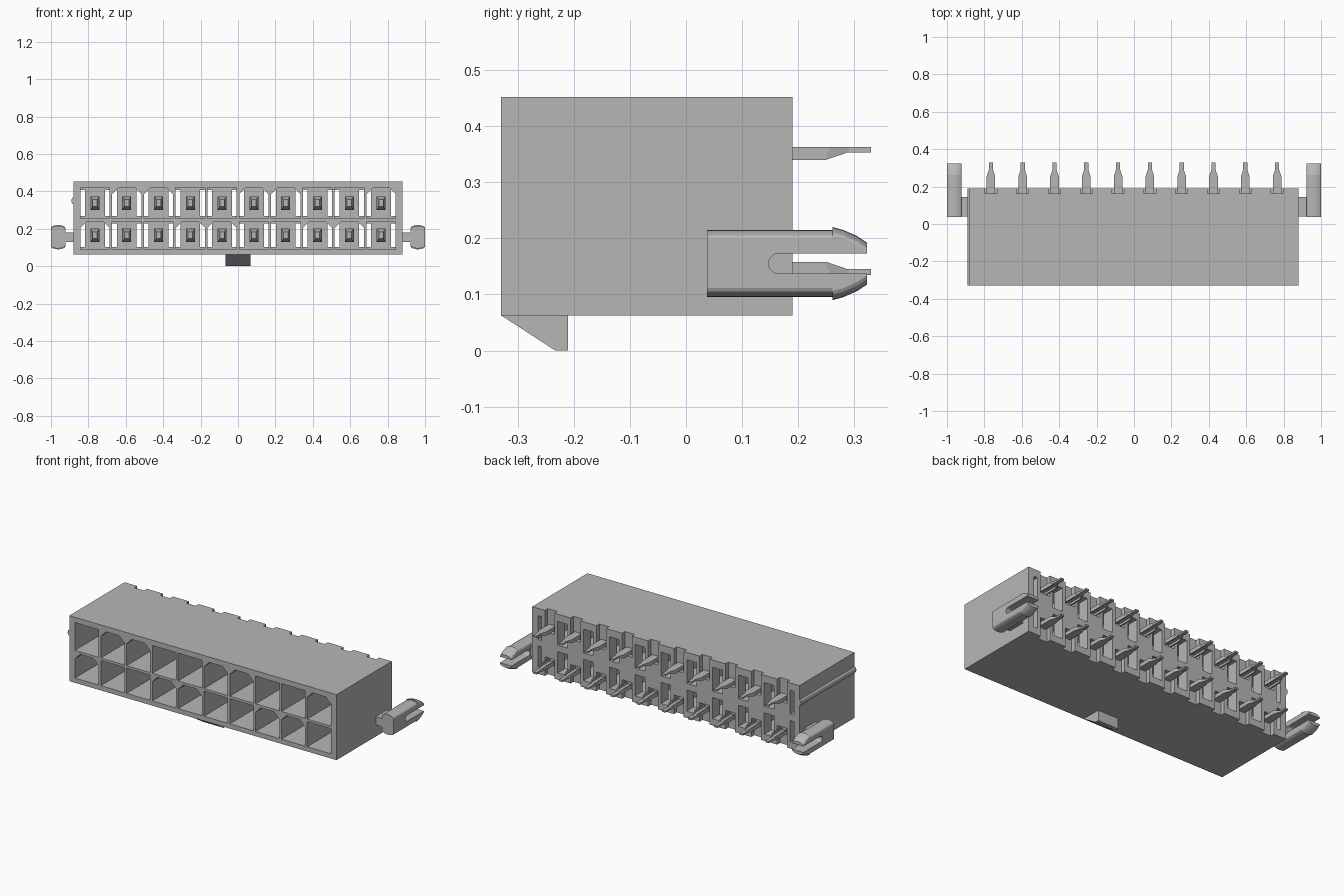
import bpy, bmesh, math

cube = bpy.data.objects.get("Cube")
if cube:
    bpy.data.objects.remove(cube, do_unlink=True)

grey = bpy.data.materials.new("plain grey")
grey.use_nodes = True
GREY = (0.47, 0.47, 0.47, 1)
grey.diffuse_color = GREY
grey.node_tree.nodes["Principled BSDF"].inputs["Base Color"].default_value = GREY


def loft(bm, rings):
    """Skin matching rings of points and cap both ends."""
    vs = [[bm.verts.new(p) for p in ring] for ring in rings]
    n = len(vs[0])
    for a, b in zip(vs, vs[1:]):
        for i in range(n):
            j = (i + 1) % n
            bm.faces.new((a[i], a[j], b[j], b[i]))
    bm.faces.new(vs[0][::-1])
    bm.faces.new(vs[-1])


def along_y(bm, outline, y0, y1):
    loft(bm, [[(x, y, z) for x, z in outline] for y in (y0, y1)])


def rect(x0, x1, z0, z1):
    return [(x0, z0), (x1, z0), (x1, z1), (x0, z1)]


def box(bm, x0, x1, y0, y1, z0, z1):
    along_y(bm, rect(x0, x1, z0, z1), y0, y1)


def finish(name, bm):
    bmesh.ops.recalc_face_normals(bm, faces=bm.faces)
    mesh = bpy.data.meshes.new(name)
    bm.to_mesh(mesh)
    bm.free()
    mesh.materials.append(grey)
    ob = bpy.data.objects.new(name, mesh)
    bpy.context.collection.objects.link(ob)
    return ob


def cut(target, cutter_bm):
    cutter = finish("cutter", cutter_bm)
    cutter.hide_render = True
    mod = target.modifiers.new("cut", "BOOLEAN")
    mod.operation = "DIFFERENCE"
    mod.solver = "EXACT"
    mod.object = cutter
    bpy.context.view_layer.objects.active = target
    bpy.ops.object.modifier_apply(modifier=mod.name)
    bpy.data.objects.remove(cutter, do_unlink=True)


PITCH = 0.17
COLUMNS = [(i - 4.5) * PITCH for i in range(10)]
ROWS = [(0.09, 0.24), (0.255, 0.42)]          # lower and upper cell heights
BACK = 0.19
PANEL = 0.12                                  # inner face of the rear wall

# Housing block
bm = bmesh.new()
box(bm, -0.88, 0.88, -0.33, BACK, 0.062, 0.452)
housing = finish("housing", bm)

# Front cells, some keyed with bevelled upper corners
bm = bmesh.new()
for row, (z0, z1) in enumerate(ROWS):
    for i, x in enumerate(COLUMNS):
        h = 0.078
        keyed = (i % 4 in (1, 2)) == bool(row)
        c = 0.035 if keyed else 0
        outline = rect(x - h, x + h, z0, z1)
        if c:
            outline[2:] = [(x + h, z1 - c), (x + h - c, z1),
                           (x - h + c, z1), (x - h, z1 - c)]
        along_y(bm, outline, -0.4, PANEL)
cut(housing, bm)

# Open slots through the rear wall between the pin posts
bm = bmesh.new()
for z0, z1 in ROWS:
    for i in range(11):
        x = (i - 5) * PITCH
        left = x + 0.007 if i == 0 else x - 0.032
        right = x - 0.007 if i == 10 else x + 0.032
        box(bm, left, right, PANEL - 0.02, 0.3, z0 + 0.012, z1 - 0.012)
cut(housing, bm)

# Notches in the rear edges, one behind every pin
bm = bmesh.new()
for x in COLUMNS:
    box(bm, x - 0.032, x + 0.032, 0.163, 0.3, 0.03, 0.175)
    box(bm, x - 0.032, x + 0.032, 0.163, 0.3, 0.325, 0.5)
cut(housing, bm)

# Contact pins: tapered blade in the cell, channel-shaped tail behind
bm = bmesh.new()
for row, (z0, z1) in enumerate(ROWS):
    mid = (z0 + z1) / 2
    web = 0.363 if row else 0.135             # outer face of the tail
    s = -1 if row else 1                      # direction of its flanges
    for x in COLUMNS:
        loft(bm, [[(x + a * w, y, mid + b * h) for a, b in rect(-1, 1, -1, 1)]
                  for y, w, h in [(-0.2, 0.012, 0.018), (-0.15, 0.024, 0.036),
                                  (0.14, 0.024, 0.036)]])
        loft(bm, [[(x - w, y, web), (x + w, y, web),
                   (x + w, y, web + s * 0.01), (x - w, y, web + s * 0.01)]
                  for y, w in [(0.13, 0.023), (0.255, 0.023),
                               (0.29, 0.011), (0.33, 0.011)]])
        for side in (-1, 1):
            loft(bm, [[(x + side * w, y, web), (x + side * (w - 0.007), y, web),
                       (x + side * (w - 0.007), y, web + s * d),
                       (x + side * w, y, web + s * d)]
                      for y, w, d in [(0.13, 0.023, 0.023), (0.25, 0.023, 0.023),
                                      (0.285, 0.012, 0.011)]])
finish("contact_pins", bm)

# Wedge-shaped latch under the front edge
bm = bmesh.new()
side = [(-0.33, 0.063), (-0.233, 0), (-0.21, 0), (-0.21, 0.063)]
loft(bm, [[(x, y, z) for y, z in side] for x in (-0.068, 0.068)])
finish("bottom_latch", bm)

# Rounded rib along the right wall
bm = bmesh.new()
arc = [math.radians(90 + 22.5 * k) for k in range(9)]
along_y(bm, [(-0.879 - 0.012 * -math.cos(a), 0.35 + 0.018 * math.sin(a))
             for a in arc], -0.33, BACK)
finish("side_rib", bm)

# Board locks: split pegs with flared heads, joined by short arms
ZC = 0.155
for name, s in (("left", 1), ("right", -1)):
    bm = bmesh.new()
    box(bm, *sorted((s * 0.87, s * 0.93)), 0.04, 0.145, 0.13, 0.18)
    finish(name + "_lock_arm", bm)

    bm = bmesh.new()
    rings = []
    for y, top in [(0.037, 0.06), (0.261, 0.06), (0.2615, 0.065),
                   (0.28, 0.06), (0.305, 0.049), (0.323, 0.037)]:
        upper = [(0.0385 * math.cos(a), top - 0.016 + 0.016 * math.sin(a))
                 for a in [math.pi * k / 8 for k in range(9)]]
        ring = upper + [(-u, -v) for u, v in upper]
        rings.append([(s * 0.9615 + u, y, ZC + v) for u, v in ring])
    loft(bm, rings)
    peg = finish(name + "_board_lock", bm)

    # Slot with a rounded inner end
    bm = bmesh.new()
    r = 0.0178
    slot = [(0.165 + r * math.cos(a), ZC + r * math.sin(a))
            for a in [math.pi * (0.5 + k / 10) for k in range(11)]]
    slot += [(0.4, ZC - r), (0.4, ZC + r)]
    loft(bm, [[(s * x, y, z) for y, z in slot] for x in (0.9, 1.05)])
    cut(peg, bm)
    bpy.ops.object.select_all(action="DESELECT")
    peg.select_set(True)
    bpy.context.view_layer.objects.active = peg
    bpy.ops.object.shade_smooth_by_angle(angle=math.radians(25))
